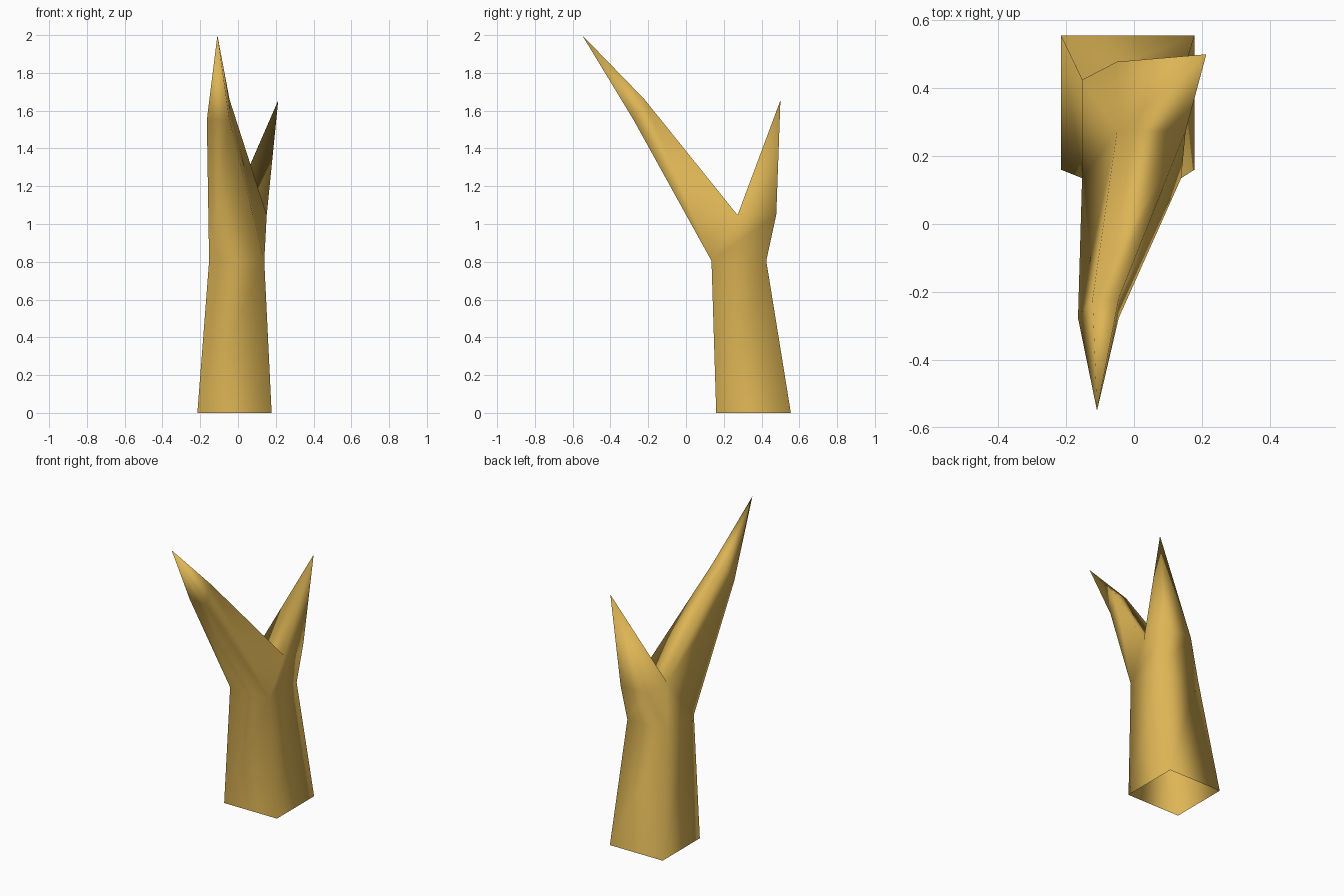
import bpy, bmesh

# Remove the default cube
cube = bpy.data.objects.get("Cube")
if cube:
    bpy.data.objects.remove(cube, do_unlink=True)

bm = bmesh.new()


def ring(x0, x1, y0, y1, z_front, z_back):
    """Four corners: front left, front right, back right, back left (by x)."""
    corners = [(x0, y0, z_front), (x1, y0, z_front), (x1, y1, z_back), (x0, y1, z_back)]
    return [bm.verts.new(c) for c in corners]


def bridge(a, b):
    """Skin two rings of equal length with quads."""
    for i in range(len(a)):
        j = (i + 1) % len(a)
        bm.faces.new((a[i], a[j], b[j], b[i]))


def spike(a, tip):
    """Close a ring to a sharp point."""
    point = bm.verts.new(tip)
    for i in range(len(a)):
        bm.faces.new((a[i], a[(i + 1) % len(a)], point))


# Trunk, open at the foot
foot = ring(-0.215, 0.178, 0.16, 0.555, 0, 0)
neck = ring(-0.153, 0.139, 0.135, 0.425, 0.805, 0.805)
bridge(foot, neck)

# Rear branch, starting at the fork
fork = ring(-0.05, 0.152, 0.273, 0.478, 1.047, 1.05)
for i in (1, 2, 3):
    j = (i + 1) % 4
    bm.faces.new((neck[i], neck[j], fork[j], fork[i]))
spike(fork, (0.213, 0.5, 1.655))

# Long front branch, leaning forward from the neck and fork
root = [neck[0], neck[1], fork[1], fork[0]]
elbow = ring(-0.165, -0.045, -0.277, -0.22, 1.55, 1.66)
elbow[3].co.x = -0.122
bridge(root, elbow)
spike(elbow, (-0.109, -0.55, 2.0))

bmesh.ops.recalc_face_normals(bm, faces=bm.faces)
for face in bm.faces:
    face.smooth = True

mesh = bpy.data.meshes.new("forked_branch")
bm.to_mesh(mesh)
bm.free()
branch = bpy.data.objects.new("forked_branch", mesh)
bpy.context.collection.objects.link(branch)

# Golden wood colour
wood = bpy.data.materials.new("golden_wood")
wood.use_nodes = True
colour = (0.72, 0.46, 0.09, 1)
wood.diffuse_color = colour
wood.node_tree.nodes["Principled BSDF"].inputs["Base Color"].default_value = colour
mesh.materials.append(wood)
